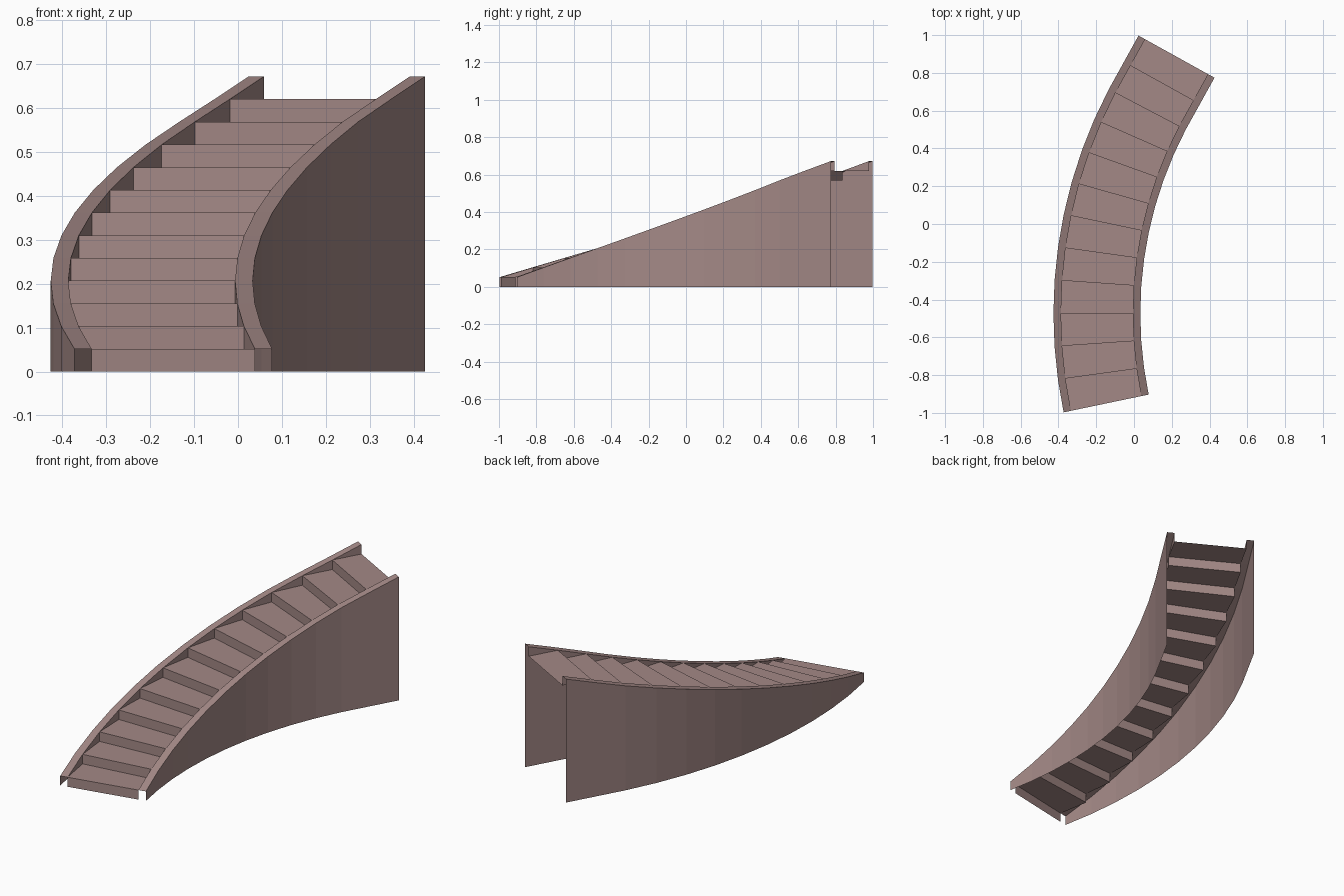
import bpy
from math import sin, cos, radians

if "Cube" in bpy.data.objects:
    bpy.data.objects.remove(bpy.data.objects["Cube"])

STEPS = 12
RISE = 0.672 / 13       # height of one step
RUN = 0.1602            # step length along the centre line
TREAD, OUTER = 0.19, 0.23   # half widths: treads, side walls

mat = bpy.data.materials.new("dusty_pink_stone")
mat.diffuse_color = (0.37, 0.25, 0.24, 1)
mat.use_nodes = True
mat.node_tree.nodes["Principled BSDF"].inputs["Base Color"].default_value = mat.diffuse_color


def heading(i):
    """Angle of the path: a steady bend that straightens near the top."""
    return radians(min(-11.8 + 3.95 * i, 29))


# Centre line of the flight, one point per step edge
path = [(-0.1475, -0.95)]
for i in range(STEPS):
    a = heading(i + 0.5)
    x, y = path[-1]
    path.append((x + RUN * sin(a), y + RUN * cos(a)))


def point(i, offset, level):
    """Point at step edge i, offset to the right, level counted in risers."""
    a = heading(i)
    x, y = path[i]
    return (x + offset * cos(a), y - offset * sin(a), level * RISE)


def build(name, faces):
    verts, index, polys = [], {}, []
    for face in faces:
        poly = []
        for co in face:
            key = tuple(round(c, 5) for c in co)
            if key not in index:
                index[key] = len(verts)
                verts.append(co)
            poly.append(index[key])
        polys.append(poly)
    mesh = bpy.data.meshes.new(name)
    mesh.from_pydata(verts, [], polys)
    mesh.materials.append(mat)
    obj = bpy.data.objects.new(name, mesh)
    bpy.context.collection.objects.link(obj)


# Folded sheet of risers and treads, open underneath
faces = []
for i in range(STEPS):
    faces.append([point(i, -TREAD, i), point(i, TREAD, i),
                  point(i, TREAD, i + 1), point(i, -TREAD, i + 1)])
    faces.append([point(i, -TREAD, i + 1), point(i, TREAD, i + 1),
                  point(i + 1, TREAD, i + 1), point(i + 1, -TREAD, i + 1)])
build("steps", faces)

# Side walls: outer sheet to the ground, sloping cap, triangles above the treads
for name, s in (("left_wall", -1), ("right_wall", 1)):
    faces = []
    for i in range(STEPS):
        j = i + 1
        wall = [[point(i, s * OUTER, 0), point(j, s * OUTER, 0),
                 point(j, s * OUTER, j + 1), point(i, s * OUTER, i + 1)],
                [point(i, s * TREAD, i + 1), point(i, s * OUTER, i + 1),
                 point(j, s * OUTER, j + 1), point(j, s * TREAD, j + 1)],
                [point(i, s * TREAD, i + 1), point(j, s * TREAD, j + 1),
                 point(j, s * TREAD, i + 1)]]
        faces += wall if s > 0 else [f[::-1] for f in wall]
    build(name, faces)
